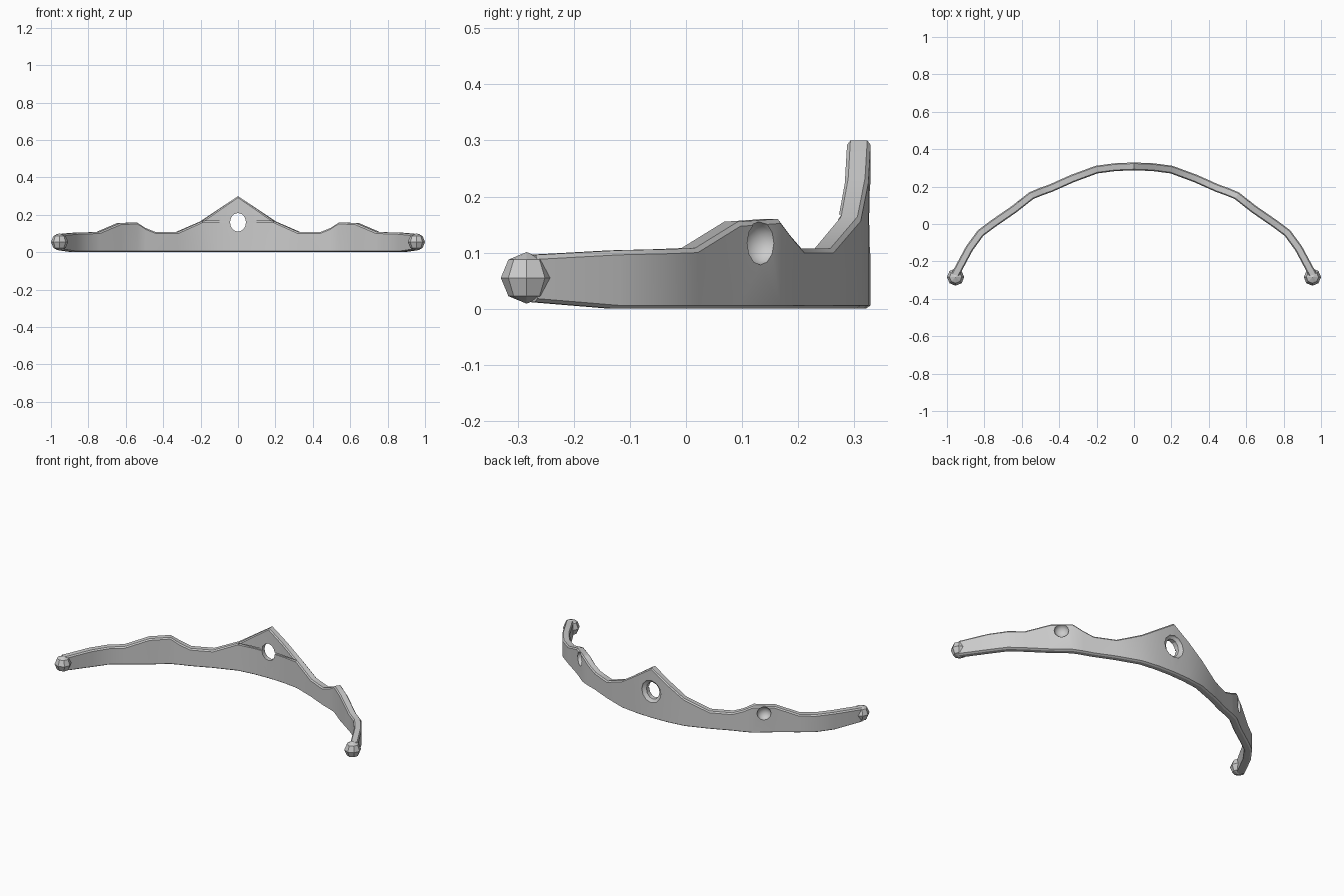
import bpy, bmesh, math
from mathutils import Vector, Matrix

if "Cube" in bpy.data.objects:
    bpy.data.objects.remove(bpy.data.objects["Cube"])

# Right half of the arch: x, y of the centre line and height of the top edge
HALF = [(0, .308, .300), (.10, .304, .232), (.20, .291, .164), (.33, .243, .107),
        (.444, .192, .107), (.50, .172, .130), (.55, .151, .160), (.64, .080, .155),
        (.75, .004, .108), (.82, -.048, .106), (.88, -.130, .104), (.958, -.275, .096)]
stations = [(-x, y, z) for x, y, z in reversed(HALF[1:])] + HALF


def finish(bm, name):
    bmesh.ops.recalc_face_normals(bm, faces=bm.faces)
    me = bpy.data.meshes.new(name)
    bm.to_mesh(me)
    bm.free()
    ob = bpy.data.objects.new(name, me)
    bpy.context.collection.objects.link(ob)
    return ob


def outward(i):
    a = Vector(stations[max(i - 1, 0)][:2])
    b = Vector(stations[min(i + 1, len(stations) - 1)][:2])
    t = (b - a).normalized()
    return Vector((-t.y, t.x))


# Band: chamfered section swept along the arch
bm = bmesh.new()
rings = []
for i, (x, y, top) in enumerate(stations):
    n = outward(i)
    low = .018 if i in (0, len(stations) - 1) else .006
    section = [(-.021, low), (-.012, low - .006), (.012, low - .006), (.021, low),
               (.021, top - .008), (.015, top), (-.015, top), (-.021, top - .008)]
    rings.append([bm.verts.new((x + n.x * o, y + n.y * o, z)) for o, z in section])
for a, b in zip(rings, rings[1:]):
    for j in range(8):
        k = (j + 1) % 8
        bm.faces.new((a[j], a[k], b[k], b[j]))
bm.faces.new(rings[0])
bm.faces.new(rings[-1])
bmesh.ops.triangulate(bm, faces=bm.faces)
band = finish(bm, "band")


def cut(shape, matrix):
    bm = bmesh.new()
    if shape == "ball":
        bmesh.ops.create_uvsphere(bm, u_segments=12, v_segments=8, radius=1, matrix=matrix)
    elif shape == "tube":
        bmesh.ops.create_cone(bm, cap_ends=True, segments=12, radius1=1, radius2=1,
                              depth=2, matrix=matrix)
    else:
        bmesh.ops.create_cube(bm, size=2, matrix=matrix)
    tool = finish(bm, "cutter")
    tool.hide_render = True
    mod = band.modifiers.new("cut", 'BOOLEAN')
    mod.operation, mod.solver, mod.object = 'DIFFERENCE', 'EXACT', tool
    bpy.context.view_layer.objects.active = band
    bpy.ops.object.modifier_apply(modifier=mod.name)
    bpy.data.objects.remove(tool)


def place(loc, angle, scale):
    return (Matrix.Translation(loc) @ Matrix.Rotation(angle, 4, 'Z')
            @ Matrix.Diagonal((*scale, 1)) @ Matrix.Rotation(math.pi / 2, 4, 'X'))


# Central gem opening: wide socket behind, narrower hole through
cut("ball", place((0, .333, .16), 0, (.066, .030, .068)))
cut("tube", place((0, .30, .16), 0, (.043, .1, .050)))
# Thin groove across the inside of the peak
cut("box", place((0, .25, .163), 0, (.19, .041, .005)))
# Blind gem sockets on the outer side of the two bumps
for s in (-1, 1):
    cut("ball", place((s * .607, .133, .117), -s * math.radians(42), (.039, .032, .039)))

# Faceted end knobs
bm = bmesh.new()
for s in (-1, 1):
    bmesh.ops.create_uvsphere(
        bm, u_segments=8, v_segments=4, radius=.046,
        matrix=Matrix.Translation((s * .954, -.284, .055)))
knobs = finish(bm, "end_knobs")

bpy.ops.object.select_all(action='DESELECT')
band.select_set(True)
bpy.context.view_layer.objects.active = band
bpy.ops.object.shade_smooth_by_angle(angle=math.radians(30))
